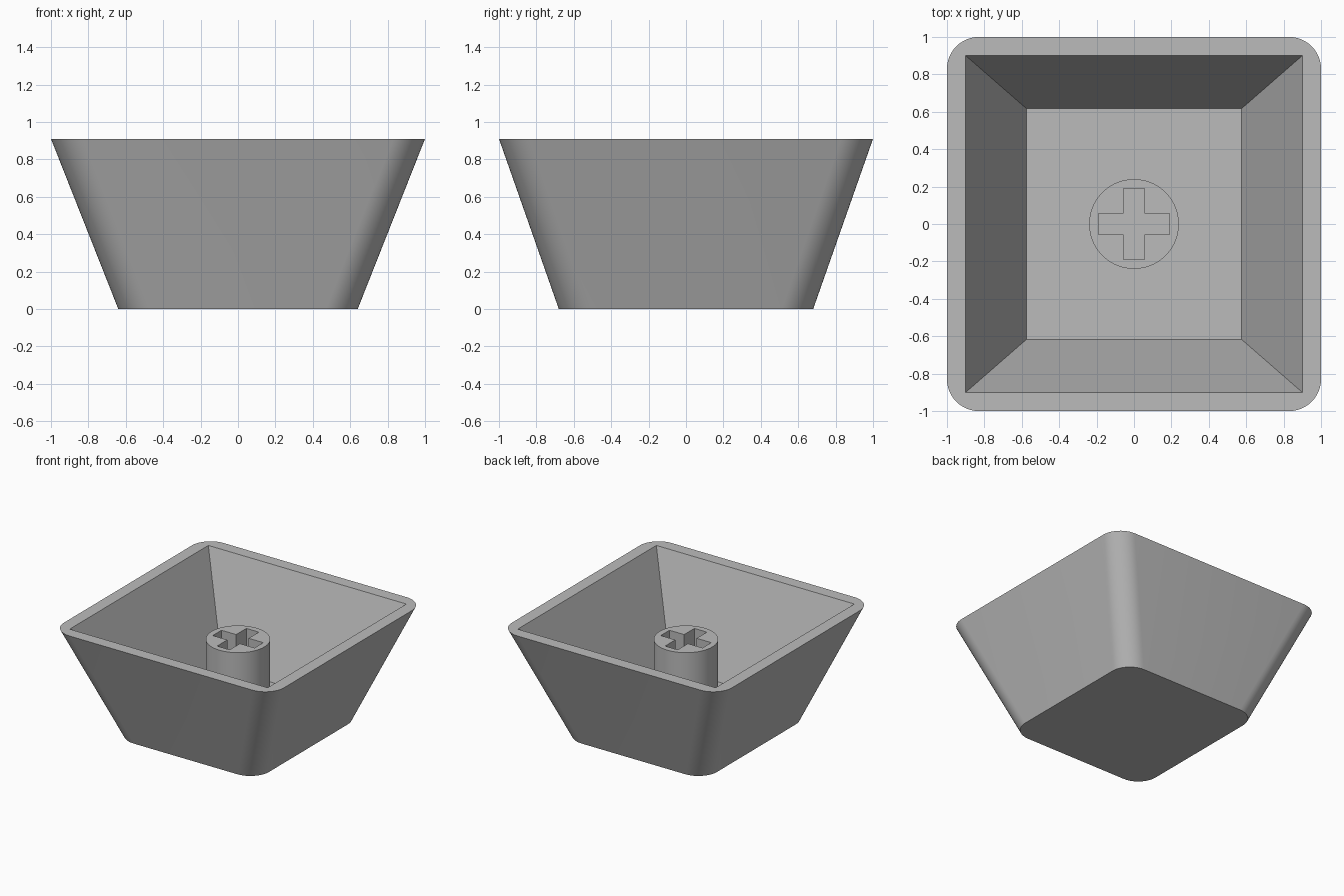
import bpy
import bmesh
from math import cos, sin, pi

cube = bpy.data.objects.get("Cube")
if cube:
    bpy.data.objects.remove(cube, do_unlink=True)

HEIGHT, FLOOR, STEM_TOP = 0.91, 0.1, 0.725

grey = bpy.data.materials.new("plain grey")
grey.use_nodes = True
grey.diffuse_color = (0.5, 0.5, 0.5, 1)
grey.node_tree.nodes["Principled BSDF"].inputs["Base Color"].default_value = (0.5, 0.5, 0.5, 1)


def rounded_rect(hx, hy, r, steps=12):
    """Outline of a rectangle with rounded corners, counter-clockwise."""
    points = []
    for i, (sx, sy) in enumerate([(1, 1), (-1, 1), (-1, -1), (1, -1)]):
        for k in range(steps + 1):
            a = (i + k / steps) * pi / 2
            points.append((sx * (hx - r) + r * cos(a), sy * (hy - r) + r * sin(a)))
    return points


def rect(hx, hy):
    return [(hx, hy), (-hx, hy), (-hx, -hy), (hx, -hy)]


def circle(r, n=64):
    return [(r * cos(2 * pi * k / n), r * sin(2 * pi * k / n)) for k in range(n)]


def plus(a, w):
    """Outline of a plus sign with arm length a and half width w."""
    points = []
    x, y = [a, w, w], [w, w, a]
    for _ in range(4):
        points += list(zip(x, y))
        x, y = [-v for v in y], x
    return points


def loft(name, low, z_low, high, z_high):
    """Closed solid between two outlines with equal point counts."""
    bm = bmesh.new()
    a = [bm.verts.new((x, y, z_low)) for x, y in low]
    b = [bm.verts.new((x, y, z_high)) for x, y in high]
    bm.faces.new(a[::-1])
    bm.faces.new(b)
    for i in range(len(a)):
        j = (i + 1) % len(a)
        bm.faces.new((a[i], a[j], b[j], b[i]))
    bmesh.ops.recalc_face_normals(bm, faces=bm.faces)
    mesh = bpy.data.meshes.new(name)
    bm.to_mesh(mesh)
    bm.free()
    mesh.materials.append(grey)
    obj = bpy.data.objects.new(name, mesh)
    bpy.context.collection.objects.link(obj)
    return obj


def activate(obj):
    bpy.ops.object.select_all(action='DESELECT')
    obj.select_set(True)
    bpy.context.view_layer.objects.active = obj


def carve(obj, cutter):
    """Subtract the cutter, then drop it and smooth the curved faces."""
    mod = obj.modifiers.new("carve", 'BOOLEAN')
    mod.operation = 'DIFFERENCE'
    mod.solver = 'EXACT'
    mod.object = cutter
    activate(obj)
    bpy.ops.object.modifier_apply(modifier=mod.name)
    bpy.data.objects.remove(cutter, do_unlink=True)
    bpy.ops.object.shade_smooth_by_angle()


# Tapered shell, open at the top, with a sharp-cornered pocket
shell = loft("shell", rounded_rect(0.64, 0.68, 0.17), 0, rounded_rect(1, 1, 0.17), HEIGHT)
pocket = loft("pocket_cutter", rect(0.575, 0.617), FLOOR, rect(0.94, 0.935), HEIGHT + 0.1)
carve(shell, pocket)

# Round stem with a plus-shaped socket
stem = loft("stem", circle(0.24), FLOOR - 0.02, circle(0.24), STEM_TOP)
socket = loft("socket_cutter", plus(0.19, 0.057), STEM_TOP - 0.4, plus(0.19, 0.057), STEM_TOP + 0.1)
carve(stem, socket)
